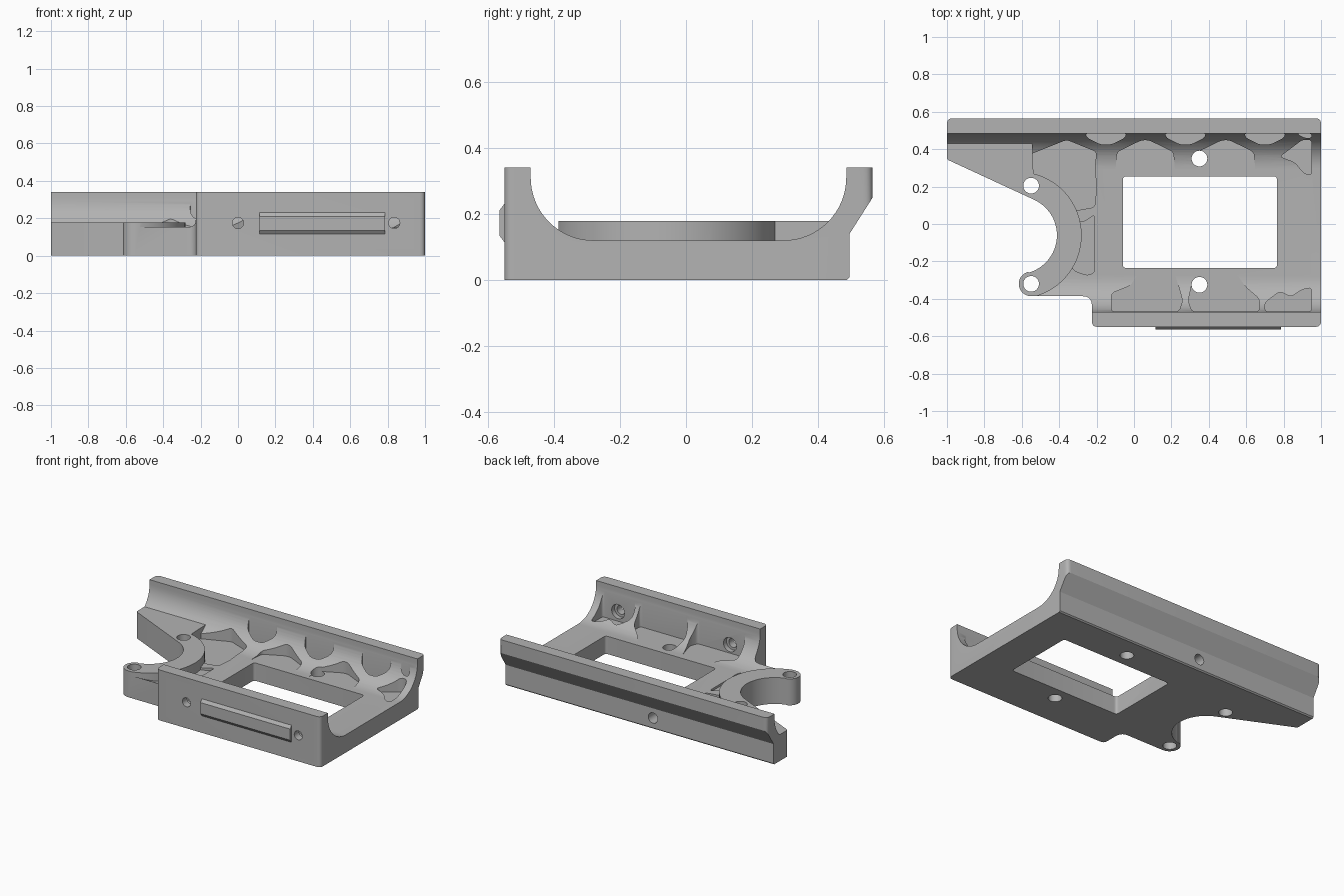
import bpy, bmesh
from math import sin, cos, radians
from mathutils import Vector

cube = bpy.data.objects.get("Cube")
if cube:
    bpy.data.objects.remove(cube, do_unlink=True)

gray = bpy.data.materials.new("machined_gray")
gray.use_nodes = True
COLOUR = (0.45, 0.45, 0.45, 1)
gray.diffuse_color = COLOUR
gray.node_tree.nodes["Principled BSDF"].inputs["Base Color"].default_value = COLOUR

FLOOR = 0.12
RING = (-0.62, -0.06)


def arc(cx, cy, r, a0, a1, n=24):
    steps = [radians(a0 + (a1 - a0) * i / n) for i in range(n + 1)]
    return [(cx + r * cos(a), cy + r * sin(a)) for a in steps]


def rounded(points, r=0.02, n=5):
    """Round the polygon corners; a third value overrides the radius."""
    out = []
    for i, p in enumerate(points):
        here = Vector(p[:2])
        rad = p[2] if len(p) > 2 else r
        before = Vector(points[i - 1][:2]) - here
        after = Vector(points[(i + 1) % len(points)][:2]) - here
        if rad == 0:
            out.append(tuple(here))
            continue
        a = here + before.normalized() * min(rad, before.length * 0.45)
        b = here + after.normalized() * min(rad, after.length * 0.45)
        for k in range(n + 1):
            t = k / n
            out.append(tuple(a * (1 - t) ** 2 + here * 2 * t * (1 - t) + b * t * t))
    return out


def prism(name, points, lo, hi, axis="z"):
    """Extrude a 2D polygon along one axis."""
    place = {"z": lambda u, v, w: (u, v, w),
             "x": lambda u, v, w: (w, u, v),
             "y": lambda u, v, w: (u, w, v)}[axis]
    bm = bmesh.new()
    face = bm.faces.new([bm.verts.new(place(u, v, lo)) for u, v in points])
    extruded = bmesh.ops.extrude_face_region(bm, geom=[face])
    moved = [g for g in extruded["geom"] if isinstance(g, bmesh.types.BMVert)]
    bmesh.ops.translate(bm, verts=moved, vec=place(0, 0, hi - lo))
    bmesh.ops.recalc_face_normals(bm, faces=bm.faces)
    mesh = bpy.data.meshes.new(name)
    bm.to_mesh(mesh)
    bm.free()
    mesh.materials.append(gray)
    obj = bpy.data.objects.new(name, mesh)
    bpy.context.collection.objects.link(obj)
    return obj


def combine(target, tool, operation="DIFFERENCE"):
    mod = target.modifiers.new("shape", "BOOLEAN")
    mod.object, mod.operation, mod.solver = tool, operation, "EXACT"
    bpy.context.view_layer.objects.active = target
    bpy.ops.object.modifier_apply(modifier=mod.name)
    bpy.data.objects.remove(tool, do_unlink=True)


def hole(target, u, v, r, lo, hi, axis="z"):
    combine(target, prism("hole", arc(u, v, r, 0, 348.75, 31), lo, hi, axis))


def pocket(target, points, depth=FLOOR - 0.002, r=0.02):
    combine(target, prism("pocket", rounded(points, r), depth, 0.6))


# Cradle cross-section: floor, curved fillets, two walls, undercut at the back
section = [(-0.6, 0), (0.487, 0), (0.495, 0.008), (0.495, 0.14), (0.597, 0.3), (0.597, 0.34)]
section += [(0.485, 0.34)] + arc(0.295, 0.31, 0.19, 0, -90, 16)
section += arc(-0.28, 0.31, 0.19, -90, -180, 16) + [(-0.47, 0.34), (-0.6, 0.34)]
body = prism("cradle_body", section, -1.1, 1.1, "x")

# Truss pockets along the back wall
for cx in (-0.15, 0.275, 0.7):
    half = [(0.11, 0.484), (0.1, 0.46), (0.03, 0.425)]
    pocket(body, [(cx + x, y) for x, y in half] + [(cx - x, y) for x, y in half[::-1]])
for cx in (0.06, 0.49):
    half = [(0.02, 0.448), (0.15, 0.385), (0.16, 0.28)]
    pocket(body, [(cx + x, y) for x, y in half] + [(cx - x, y) for x, y in half[::-1]])
pocket(body, [(0.78, 0.36), (0.86, 0.33), (0.91, 0.27), (0.95, 0.26), (0.95, 0.45), (0.9, 0.45)],
       FLOOR - 0.015)
pocket(body, [(0.87, 0.484), (0.95, 0.484), (0.95, 0.46), (0.91, 0.46)])

# Pockets along the front wall, leaving slim ribs
pocket(body, [(-0.12, -0.468), (0.24, -0.468), (0.26, -0.41), (0.22, -0.27),
              (0.02, -0.27), (-0.02, -0.33), (-0.12, -0.37)])
pocket(body, [(0.31, -0.468), (0.67, -0.468), (0.67, -0.4), (0.6, -0.34),
              (0.55, -0.27), (0.32, -0.27), (0.29, -0.41)])
pocket(body, [(0.7, -0.468), (0.95, -0.468), (0.95, -0.34), (0.9, -0.35),
              (0.84, -0.39), (0.78, -0.36), (0.7, -0.42)], FLOOR - 0.01)

# Recesses beside the curved arm
pocket(body, [(-0.56, 0.37), (-0.36, 0.45), (-0.2, 0.385), (-0.21, 0.3), (-0.2, 0.2),
              (-0.21, 0.09), (-0.32, 0.07), (-0.56, 0.2)], FLOOR - 0.015)
pocket(body, [(-0.4, 0.01), (-0.27, 0.01), (-0.21, 0.05), (-0.21, -0.26), (-0.25, -0.275),
              (-0.32, -0.25), (-0.4, -0.1)], FLOOR - 0.015)

# Raised platform for the curved arm and the corner wing
platform = [(-1.2, 0.45), (-1.2, -0.6), (-0.545, -0.6)]
platform += arc(*RING, 0.34, -76, 76, 32) + [(-0.545, 0.45)]
combine(body, prism("platform", platform, 0.05, 0.178), "UNION")

# Trim everything to the plan outline
outline = rounded([(-1, 0.345, 0.01), (-1, 0.565, 0.03), (1, 0.565, 0.03), (1, -0.55, 0.03),
                   (-0.225, -0.55, 0.03), (-0.225, -0.386, 0.05)]
                  + [(x, y, 0) for x, y in arc(-0.55, -0.32, 0.066, 270, 105, 16)]
                  + [(x, y, 0) for x, y in arc(*RING, 0.208, -74, 62, 32)]
                  + [(-0.55, 0.137, 0)])
combine(body, prism("outline", outline, -0.1, 1), "INTERSECT")

# Window through the floor
combine(body, prism("window", rounded([(-0.06, -0.235), (0.765, -0.235), (0.765, 0.255),
                                       (-0.06, 0.255)]), -0.1, 0.5))

# Screw holes: vertical, front wall with counterbores, back edge
for x, y in ((0.35, 0.35), (0.35, -0.325), (-0.55, 0.205), (-0.55, -0.32)):
    hole(body, x, y, 0.042, -0.1, 0.5)
for x in (0, 0.835):
    hole(body, x, 0.175, 0.03, -0.7, -0.4, "y")
    hole(body, x, 0.175, 0.048, -0.5, -0.42, "y")
hole(body, -0.1, 0.075, 0.035, 0.4, 0.7, "y")

# Raised bar on the front face, chamfered along its long edges
bar = prism("front_bar", [(-0.54, 0.115), (-0.55, 0.115), (-0.565, 0.135), (-0.565, 0.21),
                          (-0.55, 0.23), (-0.54, 0.23)], 0.115, 0.785, "x")

for obj in (body, bar):
    bpy.ops.object.select_all(action="DESELECT")
    obj.select_set(True)
    bpy.context.view_layer.objects.active = obj
    bpy.ops.object.shade_smooth_by_angle(angle=radians(30))
